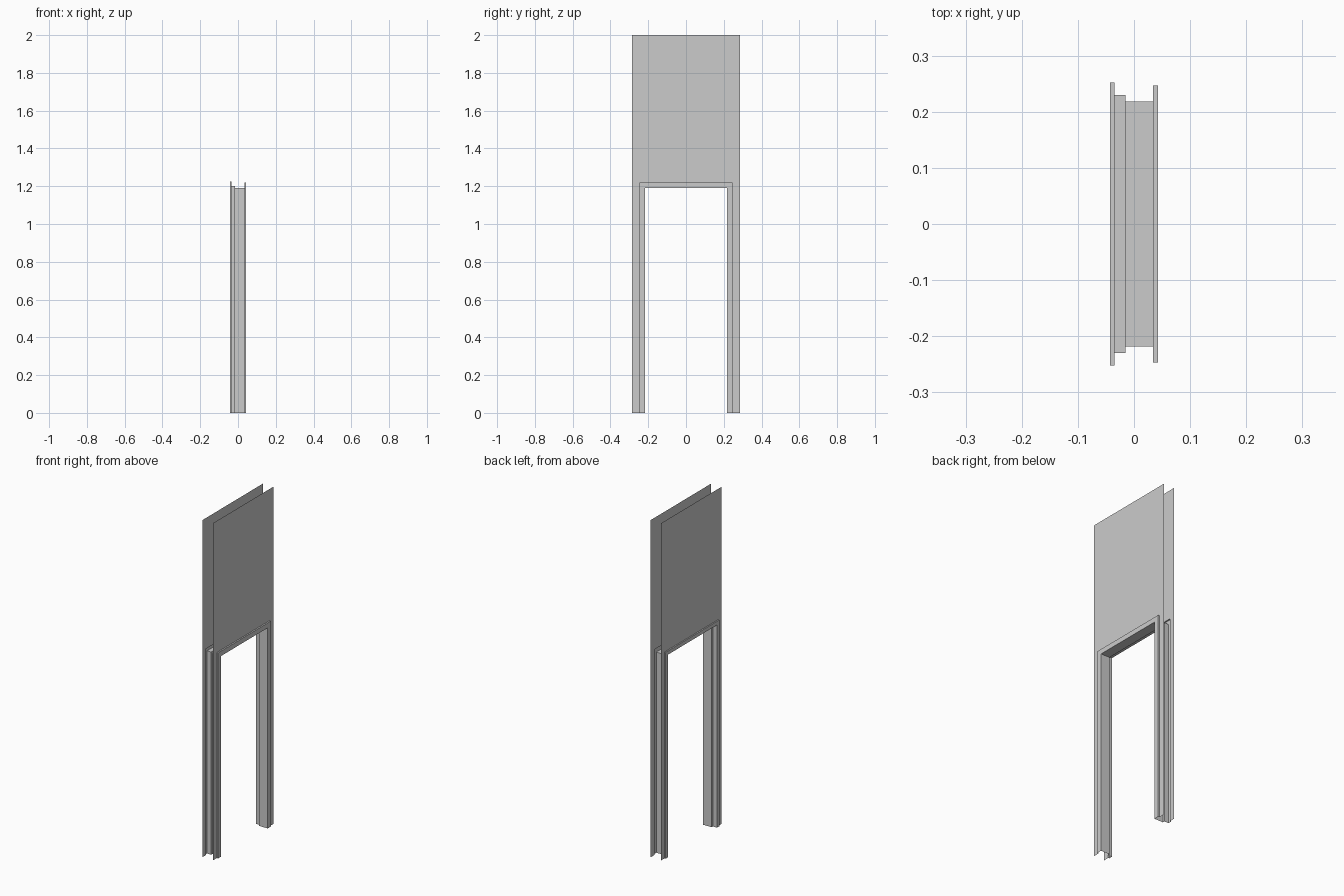
import bpy, bmesh

if "Cube" in bpy.data.objects:
    bpy.data.objects.remove(bpy.data.objects["Cube"])

def make_object(name, bm):
    bmesh.ops.recalc_face_normals(bm, faces=bm.faces)
    mesh = bpy.data.meshes.new(name)
    bm.to_mesh(mesh)
    bm.free()
    obj = bpy.data.objects.new(name, mesh)
    bpy.context.collection.objects.link(obj)
    return obj

HEAD = 0.972  # height of an arch line above its half-width

def arch(x, half):
    """Mitred path round the opening: floor, two top corners, floor."""
    top = half + HEAD
    return [(x, -half, 0), (x, -half, top), (x, half, top), (x, half, 0)]

def skin(name, rows):
    """Join successive lines of points with quads."""
    bm = bmesh.new()
    grid = [[bm.verts.new(p) for p in row] for row in rows]
    for a, b in zip(grid, grid[1:]):
        for i in range(len(a) - 1):
            bm.faces.new((a[i], a[i + 1], b[i + 1], b[i]))
    return make_object(name, bm)

# Folded sheet door frame: (x, half-width) profile with a rebate and two casings
profile = [(-0.035, 0.252), (-0.0425, 0.252), (-0.0425, 0.230), (-0.015, 0.230),
           (-0.015, 0.218), (0.0425, 0.218), (0.0425, 0.247), (0.034, 0.247)]
skin("door_frame", [arch(x, half) for x, half in profile])

# Thin wall sheets either side, each with the door opening left out
for name, x, half in (("wall_sheet_left", -0.035, 0.252), ("wall_sheet_right", 0.034, 0.247)):
    outer = [(x, -0.285, 0), (x, -0.285, 2), (x, 0.285, 2), (x, 0.285, 0)]
    skin(name, [outer, arch(x, half)])
